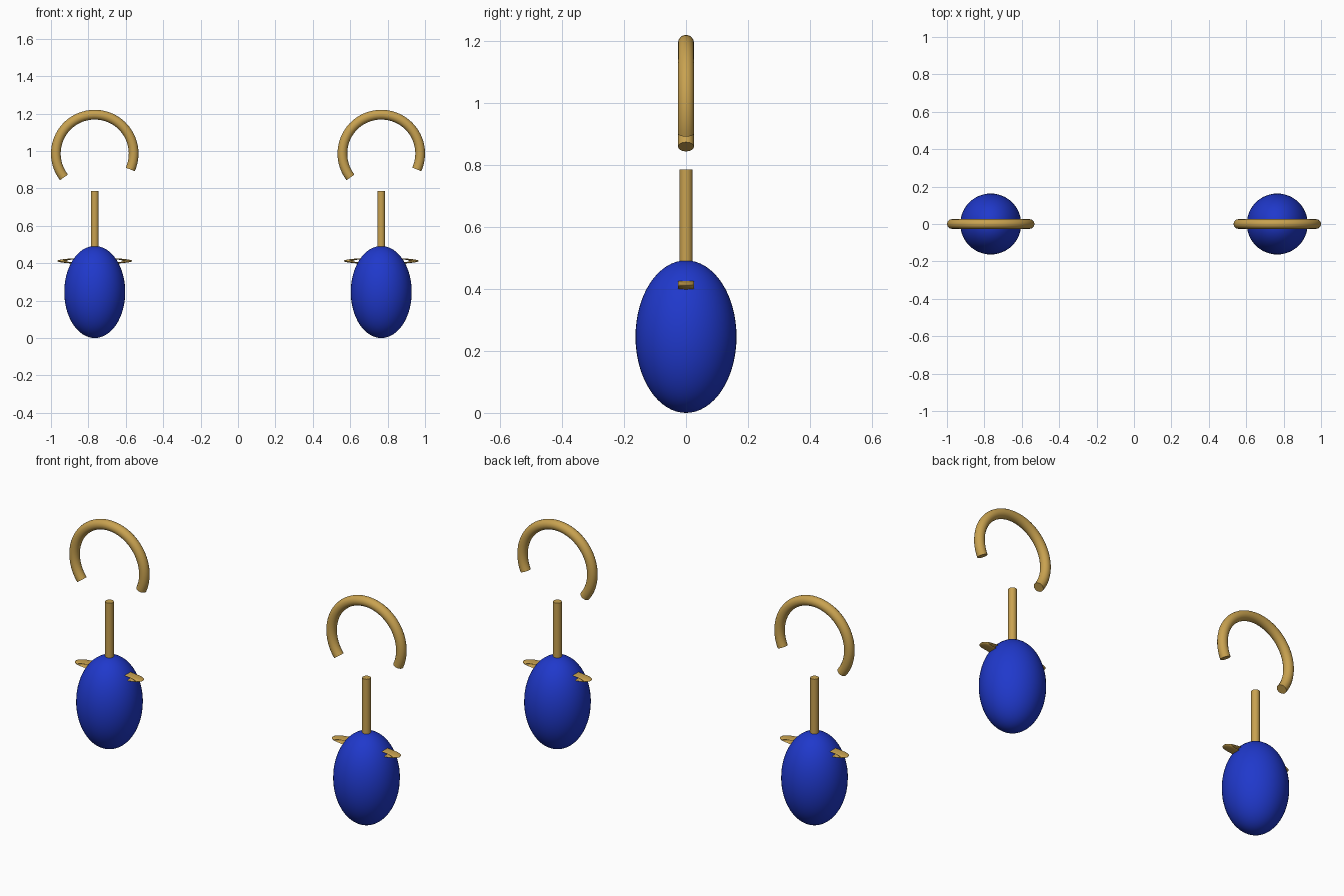
import bpy
from math import cos, sin, pi, radians

if "Cube" in bpy.data.objects:
    bpy.data.objects.remove(bpy.data.objects["Cube"])


def material(name, color):
    m = bpy.data.materials.new(name)
    m.diffuse_color = (*color, 1)
    m.use_nodes = True
    m.node_tree.nodes["Principled BSDF"].inputs["Base Color"].default_value = m.diffuse_color
    return m


gold = material("gold", (0.58, 0.36, 0.08))
blue = material("blue", (0.014, 0.04, 0.6))


def finish(name, mat):
    ob = bpy.context.object
    ob.name = name
    ob.data.materials.append(mat)
    bpy.ops.object.transform_apply(location=False, rotation=True, scale=True)
    bpy.ops.object.shade_smooth_by_angle(angle=radians(40))
    return ob


def hook(name, x, z, radius, tube, start, end, steps=48):
    # open ear hook: a round wire swept along an arc, with flat ends
    cu = bpy.data.curves.new(name, 'CURVE')
    cu.dimensions = '3D'
    cu.bevel_depth = tube
    cu.bevel_resolution = 6
    cu.use_fill_caps = True
    sp = cu.splines.new('POLY')
    sp.points.add(steps)
    for i, p in enumerate(sp.points):
        a = start + (end - start) * i / steps
        p.co = (radius * cos(a), 0, radius * sin(a), 1)
    ob = bpy.data.objects.new(name, cu)
    bpy.context.collection.objects.link(ob)
    ob.location = (x, 0, z)
    bpy.ops.object.select_all(action='DESELECT')
    ob.select_set(True)
    bpy.context.view_layer.objects.active = ob
    bpy.ops.object.convert(target='MESH')
    finish(name, gold)


for side, x in (("left", -0.766), ("right", 0.766)):
    # egg-shaped drop
    bpy.ops.mesh.primitive_uv_sphere_add(segments=48, ring_count=32, radius=1,
                                         location=(x, 0, 0.246))
    bpy.context.object.scale = (0.163, 0.163, 0.246)
    finish(side + "_drop", blue)

    # straight pin above the drop
    bpy.ops.mesh.primitive_cylinder_add(vertices=24, radius=0.021, depth=0.315,
                                        location=(x, 0, 0.6275))
    finish(side + "_pin", gold)

    # flattened ring passing through the drop
    bpy.ops.mesh.primitive_torus_add(major_radius=0.175, minor_radius=0.026,
                                     major_segments=48, minor_segments=16,
                                     location=(x, 0, 0.412), rotation=(pi / 2, 0, 0))
    bpy.context.object.scale = (1, 0.085, 1)
    finish(side + "_flat_ring", gold)

    hook(side + "_hook", x, 0.986, 0.208, 0.026, -0.42, 3.8)
